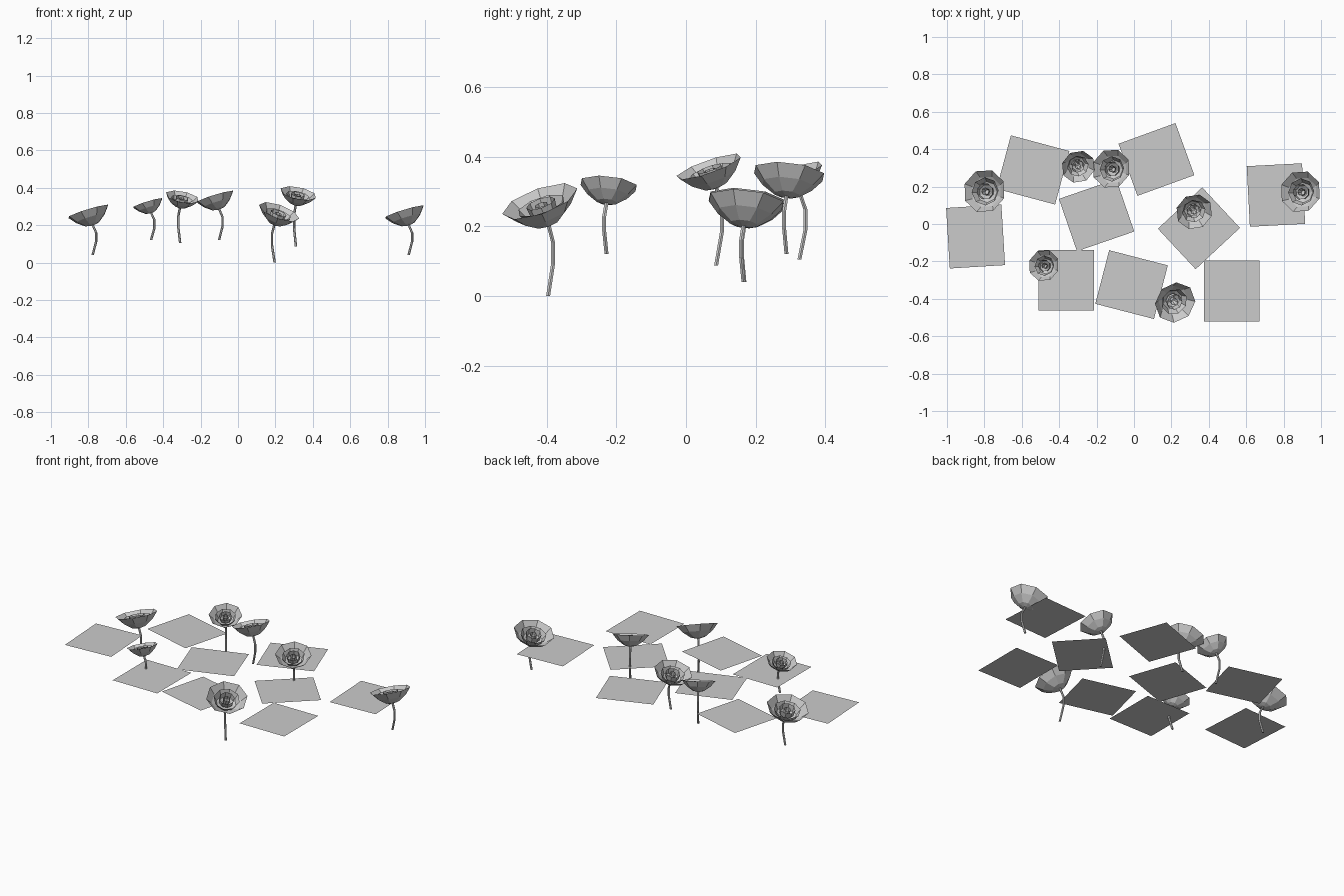
import bpy
import bmesh
from math import cos, sin, pi, radians
from mathutils import Vector, Matrix

if "Cube" in bpy.data.objects:
    bpy.data.objects.remove(bpy.data.objects["Cube"], do_unlink=True)


def make_material(name, color):
    mat = bpy.data.materials.new(name)
    mat.use_nodes = True
    mat.diffuse_color = color
    mat.node_tree.nodes["Principled BSDF"].inputs["Base Color"].default_value = color
    return mat


GREY = make_material("plain_grey", (0.6, 0.6, 0.6, 1))


def finish(bm, name):
    mesh = bpy.data.meshes.new(name)
    bm.to_mesh(mesh)
    bm.free()
    mesh.materials.append(GREY)
    obj = bpy.data.objects.new(name, mesh)
    bpy.context.collection.objects.link(obj)
    return obj


def loft(bm, rings, sides, closed_start=True, turn=0.0):
    """Skin round rings given as (centre, radius, height offset)."""
    loops = []
    for centre, radius in rings:
        loops.append([bm.verts.new(centre + Vector((radius * cos(turn + 2 * pi * i / sides),
                                                    radius * sin(turn + 2 * pi * i / sides), 0)))
                      for i in range(sides)])
    for low, high in zip(loops, loops[1:]):
        for i in range(sides):
            j = (i + 1) % sides
            bm.faces.new((low[i], low[j], high[j], high[i]))
    if closed_start:
        bm.faces.new(loops[0][::-1])


# Nested petal cups: (radius, height) profiles relative to the bloom radius
CUPS = [
    [(0.12, 0.0), (0.35, 0.06), (0.72, 0.33), (1.0, 0.66)],
    [(0.2, 0.1), (0.48, 0.24), (0.64, 0.54)],
    [(0.16, 0.14), (0.34, 0.3), (0.38, 0.6)],
    [(0.1, 0.2), (0.17, 0.35), (0.17, 0.56)],
]


def flower(tag, rim, base_z, cup_z, radius, azimuth, tilt):
    lean = Vector((cos(radians(azimuth)), sin(radians(azimuth)), 0))
    axis = lean * sin(radians(tilt)) + Vector((0, 0, cos(radians(tilt))))
    bottom = Vector((rim[0], rim[1], 0)) - lean * (0.66 * radius * sin(radians(tilt)))
    bottom.z = cup_z

    # Bloom, leaning over its stem
    bm = bmesh.new()
    for n, cup in enumerate(CUPS):
        loft(bm, [(Vector((0, 0, h * radius)), r * radius) for r, h in cup],
             8, turn=n * pi / 8)
    rotation = Vector((0, 0, 1)).rotation_difference(axis).to_matrix().to_4x4()
    spin = Matrix.Rotation(radians(azimuth), 4, "Z")
    bmesh.ops.transform(bm, matrix=Matrix.Translation(bottom) @ rotation @ spin, verts=bm.verts)
    finish(bm, "bloom_" + tag)

    # Bowed stem
    bm = bmesh.new()
    length = cup_z - base_z
    path = [(0.0, 0.0), (0.45, 0.02), (0.75, 0.02), (1.02, 0.0)]
    loft(bm, [(bottom - lean * bow + Vector((0, 0, t * length - length)), 0.0065)
              for t, bow in path], 6)
    finish(bm, "stem_" + tag)


# Flat rectangular sheets, all at one height: centre and direction of the long side
SHEETS = [
    (-0.847, -0.067, 93.5), (-0.54, 0.289, -15), (-0.2, 0.047, 19),
    (0.12, 0.345, 20), (0.347, -0.023, 43), (0.759, 0.155, 93),
    (-0.362, -0.3, 90), (-0.013, -0.324, -14.5), (0.523, -0.358, 90),
]
for number, (x, y, angle) in enumerate(SHEETS, 1):
    bm = bmesh.new()
    bmesh.ops.create_grid(bm, x_segments=1, y_segments=1, size=0.5)
    bmesh.ops.scale(bm, vec=(0.324, 0.296, 1), verts=bm.verts)
    sheet = finish(bm, "ground_sheet_%d" % number)
    sheet.location = (x, y, 0.197)
    sheet.rotation_euler.z = radians(angle)

# Flowers: rim centre, stem foot, cup foot, radius, lean direction, tilt
flower("far_left_side", (-0.8, 0.176), 0.04, 0.2, 0.118, 160, 18)
flower("small_front", (-0.482, -0.222), 0.12, 0.265, 0.086, 160, 18)
flower("back_pair_a", (-0.298, 0.306), 0.105, 0.295, 0.092, -60, 22)
flower("back_pair_b", (-0.122, 0.296), 0.12, 0.285, 0.107, 160, 18)
flower("tall_front", (0.22, -0.42), 0.0, 0.205, 0.114, -45, 27)
flower("tall_middle", (0.322, 0.065), 0.087, 0.31, 0.1, -60, 22)
flower("far_right_side", (0.89, 0.173), 0.04, 0.2, 0.114, 160, 18)
